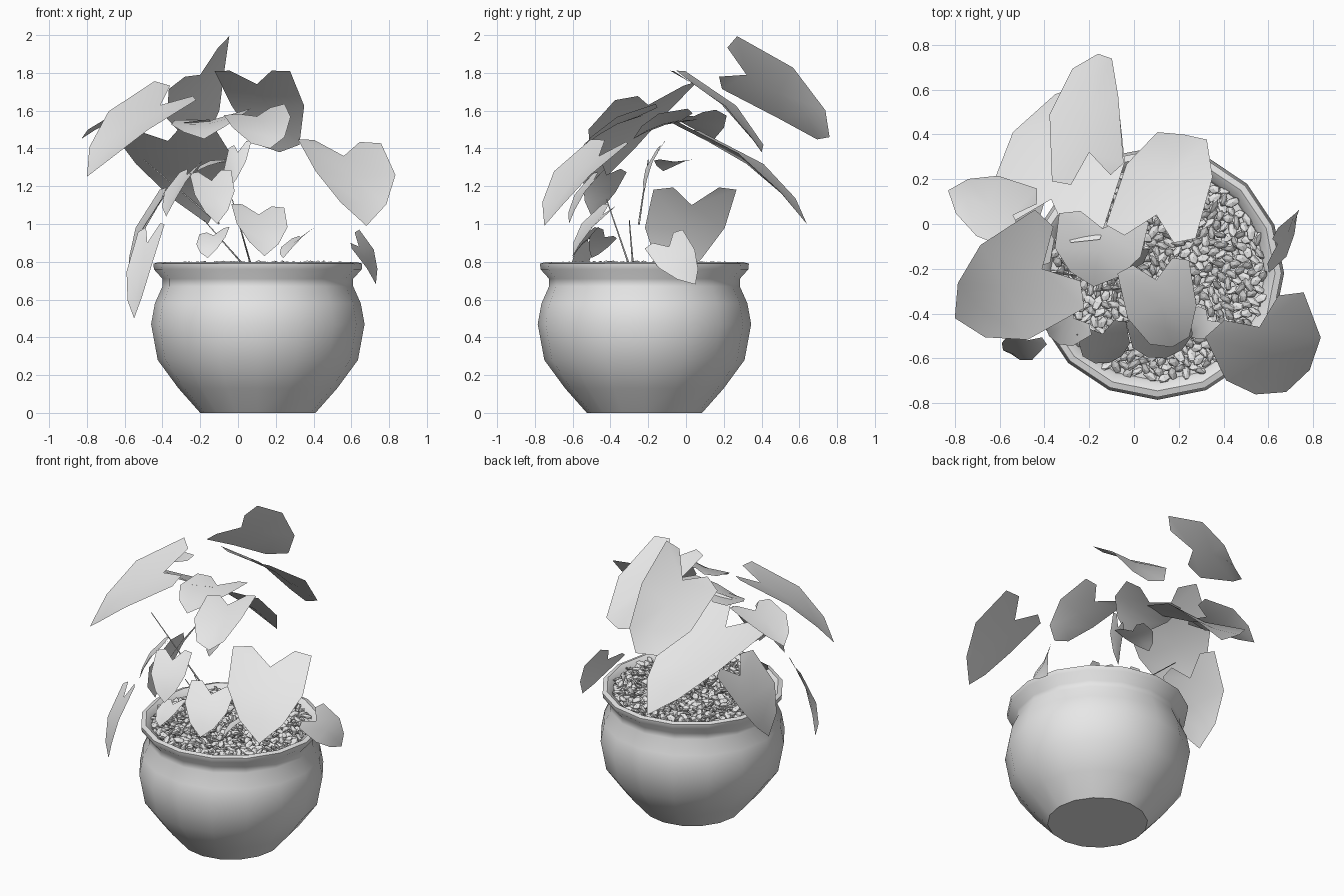
import bpy, bmesh, math, random
from mathutils import Vector, Matrix, Euler

random.seed(4)
if "Cube" in bpy.data.objects:
    bpy.data.objects.remove(bpy.data.objects["Cube"])

grey = bpy.data.materials.new("plain_grey")
grey.use_nodes = True
grey.diffuse_color = (0.8, 0.8, 0.8, 1)
grey.node_tree.nodes["Principled BSDF"].inputs["Base Color"].default_value = (0.8, 0.8, 0.8, 1)

CENTRE = Vector((0.105, -0.22, 0))
SIDES = 16


def finish(name, bm, smooth=True):
    """Turn a bmesh into a named, coloured object."""
    mesh = bpy.data.meshes.new(name)
    bm.to_mesh(mesh)
    bm.free()
    mesh.materials.append(grey)
    for face in mesh.polygons:
        face.use_smooth = smooth
    obj = bpy.data.objects.new(name, mesh)
    bpy.context.collection.objects.link(obj)
    return obj


def lathe(name, profile):
    """Revolve a radius/height profile about the pot axis, capping both ends."""
    bm = bmesh.new()
    rings = []
    for radius, z in profile:
        ring = []
        for i in range(SIDES):
            a = 2 * math.pi * i / SIDES
            ring.append(bm.verts.new(CENTRE + Vector((radius * math.cos(a), radius * math.sin(a), z))))
        rings.append(ring)
    for low, high in zip(rings, rings[1:]):
        for i in range(SIDES):
            j = (i + 1) % SIDES
            bm.faces.new((low[i], low[j], high[j], high[i]))
    bm.faces.new(rings[0][::-1])
    bm.faces.new(rings[-1])
    obj = finish(name, bm)
    bpy.ops.object.select_all(action="DESELECT")
    obj.select_set(True)
    bpy.context.view_layer.objects.active = obj
    bpy.ops.object.shade_smooth_by_angle(angle=math.radians(46))


# Heart-shaped leaf: spine positions and one edge as (across, along)
SPINE = (0, 0.35, 0.7, 1)
EDGE = ((0.55, -0.25), (1, -0.2), (0.96, 0.35), (0.55, 0.75))


def leaf(name, notch, tip, half, blunt=0):
    """Heart leaf from its notch to its tip, with a half-width vector.
    Blunt pushes the outer edge towards the tip."""
    notch, half = Vector(notch), Vector(half)
    along = Vector(tip) - notch
    normal = along.cross(half).normalized()
    if normal.z < 0:
        normal.negate()
    bm = bmesh.new()

    def point(u, v):
        arch = 0.25 * v * (1 - v) * along.length
        fold = 0.14 * abs(u) * half.length
        return bm.verts.new(notch + along * v + half * u + normal * (arch + fold))

    spine = [point(0, v) for v in SPINE]
    for side in (1, -1):
        e = [point(side * u, v + blunt * max(v, 0)) for u, v in EDGE]
        faces = ((spine[0], e[0], e[1]), (spine[0], e[1], e[2], spine[1]),
                 (spine[1], e[2], e[3], spine[2]), (spine[2], e[3], spine[3]))
        for f in faces:
            bm.faces.new(f if side > 0 else f[::-1])
    finish(name, bm)


def stem(name, start, end):
    """Thin tapered stalk."""
    start, end = Vector(start), Vector(end)
    axis = end - start
    bm = bmesh.new()
    turn = axis.to_track_quat("Z", "Y").to_matrix().to_4x4()
    bmesh.ops.create_cone(bm, segments=3, radius1=0.006, radius2=0.003, depth=axis.length,
                          cap_ends=True, matrix=Matrix.Translation((start + end) / 2) @ turn)
    finish(name, bm)


# Pot: foot, belly, neck, flared lip, then down inside to the soil
lathe("pot", [(0.305, 0), (0.42, 0.13), (0.53, 0.28), (0.565, 0.47), (0.545, 0.58),
              (0.505, 0.67), (0.505, 0.71), (0.55, 0.76), (0.553, 0.79),
              (0.525, 0.798), (0.49, 0.775), (0.48, 0.745)])

# Gravel: chips spread in a sunflower pattern
bm = bmesh.new()
CHIPS = 480
for i in range(CHIPS):
    r = 0.475 * math.sqrt((i + 0.5) / CHIPS)
    a = i * math.pi * (3 - math.sqrt(5))
    place = CENTRE + Vector((r * math.cos(a), r * math.sin(a), random.uniform(0.76, 0.785)))
    tilt = Euler((random.uniform(-1, 1), random.uniform(-0.6, 0.6), random.uniform(0, 6.28)))
    size = Matrix.Diagonal((random.uniform(0.03, 0.042), 0.022, 0.012, 1))
    bmesh.ops.create_icosphere(bm, subdivisions=1, radius=1,
                               matrix=Matrix.Translation(place) @ tilt.to_matrix().to_4x4() @ size)
finish("gravel", bm, smooth=False)

# Upper leaves
leaf("top_back_leaf", (-.2, .32, 1.79), (-.16, .76, 1.46), (.16, .04, .14), 0.15)
leaf("upper_back_leaf", (.1, .04, 1.74), (.22, .4, 1.38), (.2, -.03, 0), 0.25)
leaf("back_drooping_leaf", (-.37, .11, 1.44), (-.16, .64, 1.0), (.26, -.07, .03))
leaf("large_side_leaf", (-.41, -.2, 1.63), (-.8, -.42, 1.25), (-.11, .22, .05))
leaf("far_side_leaf", (-.54, .04, 1.57), (-.83, .15, 1.45), (.05, .14, .01))
leaf("large_front_leaf", (.56, -.46, 1.36), (.68, -.75, .99), (.22, .1, -.01))
leaf("upper_front_leaf", (.1, -.25, 1.57), (.17, -.55, 1.4), (.16, .03, .03), 0.15)
leaf("upper_middle_leaf", (-.14, -.02, 1.55), (-.18, -.28, 1.45), (.2, -.02, .03))

# Middle leaves
leaf("hanging_side_leaf", (-.42, .03, 1.1), (-.57, -.06, .7), (-.02, .22, 0))
leaf("front_heart_leaf", (.11, -.44, 1.05), (.14, -.6, .83), (.14, .03, -.01))
leaf("middle_front_leaf", (-.14, -.49, 1.23), (-.11, -.62, 1.0), (.11, .03, .01))
leaf("inner_flat_leaf", (-.04, -.06, 1.33), (-.22, -.12, 1.28), (.04, -.09, 0))
leaf("inner_upright_leaf", (0, -.15, 1.38), (-.06, -.22, 1.17), (.06, .02, .02))
leaf("side_dark_leaf", (-.27, -.42, 1.26), (-.38, -.5, 1.04), (.06, -.09, .03))

# Low leaves round the rim
leaf("rim_left_leaf", (.64, -.09, .88), (.73, .05, .68), (.02, .1, .05))
leaf("rim_side_leaf", (-.48, -.52, .9), (-.55, -.58, .5), (.07, -.04, .02))
leaf("rim_front_leaf", (.33, -.43, .93), (.24, -.5, .82), (.06, -.05, .03))
leaf("small_front_leaf", (-.13, -.5, .94), (-.16, -.6, .82), (.08, 0, .02))

# Stalks
stem("long_stem", (-.1, -.25, 1.0), (-.5, -.2, 1.34))
stem("lower_stem", (.03, -.28, .78), (-.18, -.3, 1.02))
stem("front_stem", (.07, -.3, .78), (-.03, -.42, 1.13))
